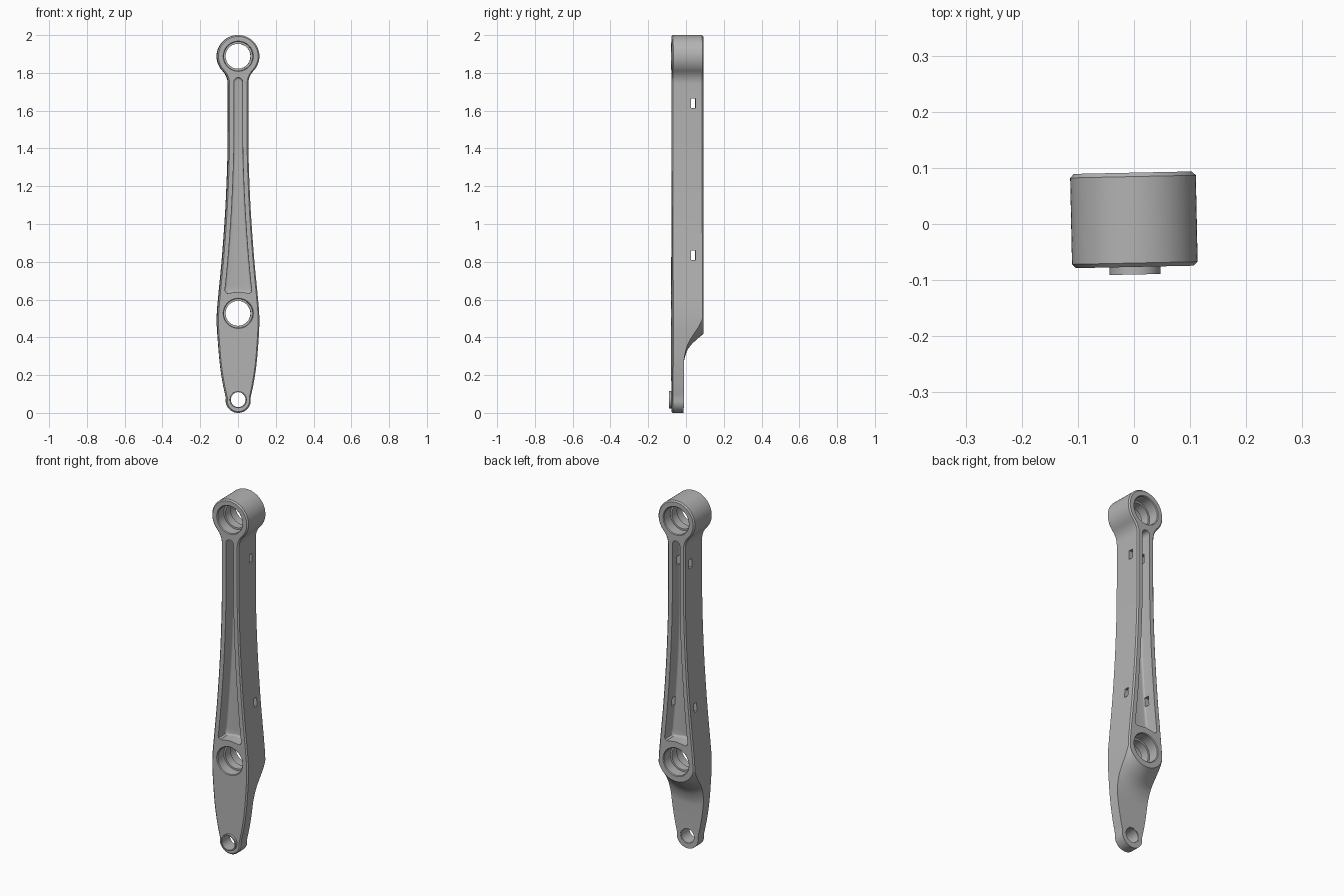
import bpy, bmesh, math
from mathutils import Matrix, Vector

old = bpy.data.objects.get("Cube")
if old:
    bpy.data.objects.remove(old)

FRONT, BACK = -0.0765, 0.0915
TOP_Z, MID_Z, PIN_Z = 1.888, 0.527, 0.07
BOSS_R, NECK, FILLET, TIP_R = 0.112, 0.053, 0.1, 0.066

metal = bpy.data.materials.new("Grey metal")
metal.use_nodes = True
grey = (0.45, 0.45, 0.45, 1)
metal.diffuse_color = grey
metal.node_tree.nodes["Principled BSDF"].inputs["Base Color"].default_value = grey


def arc(cx, cz, r, a, b, n):
    """Points on an arc, angles in degrees."""
    steps = [math.radians(a + (b - a) * i / n) for i in range(n + 1)]
    return [(cx + r * math.cos(t), cz + r * math.sin(t)) for t in steps]


def smooth_path(pts, n=6):
    """Catmull-Rom curve through the points."""
    p = [Vector(q) for q in pts]
    p = [p[0] * 2 - p[1]] + p + [p[-1] * 2 - p[-2]]
    out = []
    for a, b, c, d in zip(p, p[1:], p[2:], p[3:]):
        for i in range(n):
            t = i / n
            out.append(tuple(b + (c - a) * (t / 2) + (2 * a - 5 * b + 4 * c - d) * (t * t / 2)
                             + (3 * b - a - 3 * c + d) * (t ** 3 / 2)))
    return out + [tuple(pts[-1])]


def mirrored(half):
    """Close a right-hand half outline, running top to bottom, across x = 0."""
    return half + [(-x, z) for x, z in reversed(half) if x > 1e-5]


def inset(loop, d):
    """Move a clockwise outline inwards."""
    out = []
    for i, (x, z) in enumerate(loop):
        a, b = Vector(loop[i - 1]), Vector(loop[(i + 1) % len(loop)])
        t = (b - a).normalized()
        out.append((x + t.y * d, z - t.x * d))
    return out


def finish(name, bm):
    bmesh.ops.recalc_face_normals(bm, faces=bm.faces)
    mesh = bpy.data.meshes.new(name)
    bm.to_mesh(mesh)
    bm.free()
    mesh.materials.append(metal)
    obj = bpy.data.objects.new(name, mesh)
    bpy.context.collection.objects.link(obj)
    return obj


def loft(name, layers, closed=False):
    """Skin between (y, outline) layers; capped, or closed into a ring."""
    bm = bmesh.new()
    rings = [[bm.verts.new((x, y, z)) for x, z in loop] for y, loop in layers]
    pairs = list(zip(rings, rings[1:]))
    if closed:
        pairs.append((rings[-1], rings[0]))
    else:
        bm.faces.new(rings[0])
        bm.faces.new(rings[-1])
    for a, b in pairs:
        for i in range(len(a)):
            j = (i + 1) % len(a)
            bm.faces.new((a[i], a[j], b[j], b[i]))
    return finish(name, bm)


def turned(name, z, steps, closed=False, n=64):
    """Lathe (y, radius) steps around an axis along y at height z."""
    return loft(name, [(y, arc(0, z, r, 360, 0, n)[:-1]) for y, r in steps], closed)


# Outline: top boss, neck fillet, swelling flanks, rounded tip
touch = math.degrees(math.acos((NECK + FILLET) / (BOSS_R + FILLET)))
neck_z = TOP_Z - (BOSS_R + FILLET) * math.sin(math.radians(touch))
flank = smooth_path([(NECK, 1.5), (0.054, 1.38), (0.059, 1.22), (0.068, 1.04), (0.084, 0.82),
                     (0.103, 0.62), (0.111, 0.52), (0.11, 0.43), (0.098, 0.27),
                     (0.082, 0.16), (0.065, 0.08)])
half = arc(0, TOP_Z, BOSS_R, 90, -touch, 28)
half += arc(NECK + FILLET, neck_z, FILLET, 180 - touch, 180, 8)[1:]
half += flank + arc(0, TIP_R, TIP_R, 0, -90, 14)[1:]
half[0], half[-1] = (0, half[0][1]), (0, half[-1][1])
outline = mirrored(half)

# Arm body with chamfered rims
edge = 0.007
body = loft("arm_body", [(FRONT, inset(outline, edge)), (FRONT + edge, outline),
                         (BACK - edge, outline), (BACK, inset(outline, edge))])

# Long pockets on both faces, following the flanks, with filleted floors
wall = 0.03
pocket = arc(0, 1.752, NECK - wall, 90, 0, 8)
pocket[0] = (0, pocket[0][1])
pocket += [(x - wall, z) for x, z in flank if z > 0.675]
pocket += [(0.071, 0.652), (0.068, 0.64), (0.058, 0.633), (0.03, 0.637), (0, 0.641)]
pocket = mirrored(pocket)


def pocket_cutter(name, floor, outside):
    s = 1 if outside > floor else -1
    r = 0.01
    layers = [(outside, pocket)]
    for k in range(5):
        t = math.radians(22.5 * k)
        layers.append((floor + s * r * (1 - math.sin(t)), inset(pocket, r * (1 - math.cos(t)))))
    return loft(name, layers)


cutters = [pocket_cutter("front_pocket", -0.005, -0.2), pocket_cutter("back_pocket", 0.02, 0.2)]

# Stepped bores through both bosses, leaving a lip halfway
for label, z in (("top", TOP_Z), ("middle", MID_Z)):
    bore, lip, deep, c = 0.076, 0.066, 0.06, 0.004
    cutters.append(turned(label + "_bore", z, [
        (FRONT - 0.05, bore + c), (FRONT, bore + c), (FRONT + c, bore), (FRONT + deep, bore),
        (FRONT + deep, lip), (BACK - deep, lip), (BACK - deep, bore), (BACK - c, bore),
        (BACK, bore + c), (BACK + 0.05, bore + c)]))
cutters.append(turned("pin_hole", PIN_Z, [(-0.2, 0.0425), (0.2, 0.0425)]))

# Small slots through the side walls into the back pocket
for z in (1.64, 0.835):
    bm = bmesh.new()
    size = Matrix.Diagonal((0.5, 0.025, 0.05, 1))
    bmesh.ops.create_cube(bm, size=1, matrix=Matrix.Translation((0, 0.037, z)) @ size)
    cutters.append(finish("side_slot", bm))

# Swept relief below the middle boss, thinning the lower end
section = smooth_path([(0.109, 0.0925), (0.127, 0.07), (0.164, 0.03), (0.2, 0.005),
                       (0.25, -0.01), (0.3, -0.013)], 5)
section += [(0.8, -0.013), (0.8, 0.2), (0.109, 0.2)]
bm = bmesh.new()
rings = []
for i in range(49):
    t = math.pi * (1 + i / 48)
    rings.append([bm.verts.new((r * math.cos(t), y, MID_Z + r * math.sin(t))) for r, y in section])
for a, b in zip(rings, rings[1:]):
    for i in range(len(a)):
        j = (i + 1) % len(a)
        bm.faces.new((a[i], a[j], b[j], b[i]))
bm.faces.new(rings[0])
bm.faces.new(rings[-1])
cutters.append(finish("back_relief", bm))

# Cut everything from the body and discard the cutters
for c in cutters:
    c.hide_render = True
    m = body.modifiers.new(c.name, "BOOLEAN")
    m.operation, m.solver, m.object = "DIFFERENCE", "EXACT", c
bpy.context.view_layer.update()
cut = bpy.data.meshes.new_from_object(body.evaluated_get(bpy.context.evaluated_depsgraph_get()))
body.modifiers.clear()
body.data = cut
for c in cutters:
    bpy.data.objects.remove(c)

# Bushing standing proud of the front at the tip
bushing = turned("tip_bushing", PIN_Z, [(-0.09, 0.0395), (-0.09, 0.0455), (-0.0145, 0.0455),
                                        (-0.0145, 0.0395)], closed=True)

# Slight twist about the vertical, then smooth shading with sharp edges
bpy.ops.object.select_all(action="DESELECT")
for obj in (body, bushing):
    obj.data.transform(Matrix.Rotation(math.radians(1.2), 4, "Z"))
    obj.select_set(True)
bpy.context.view_layer.objects.active = body
bpy.ops.object.shade_smooth_by_angle(angle=math.radians(30))
